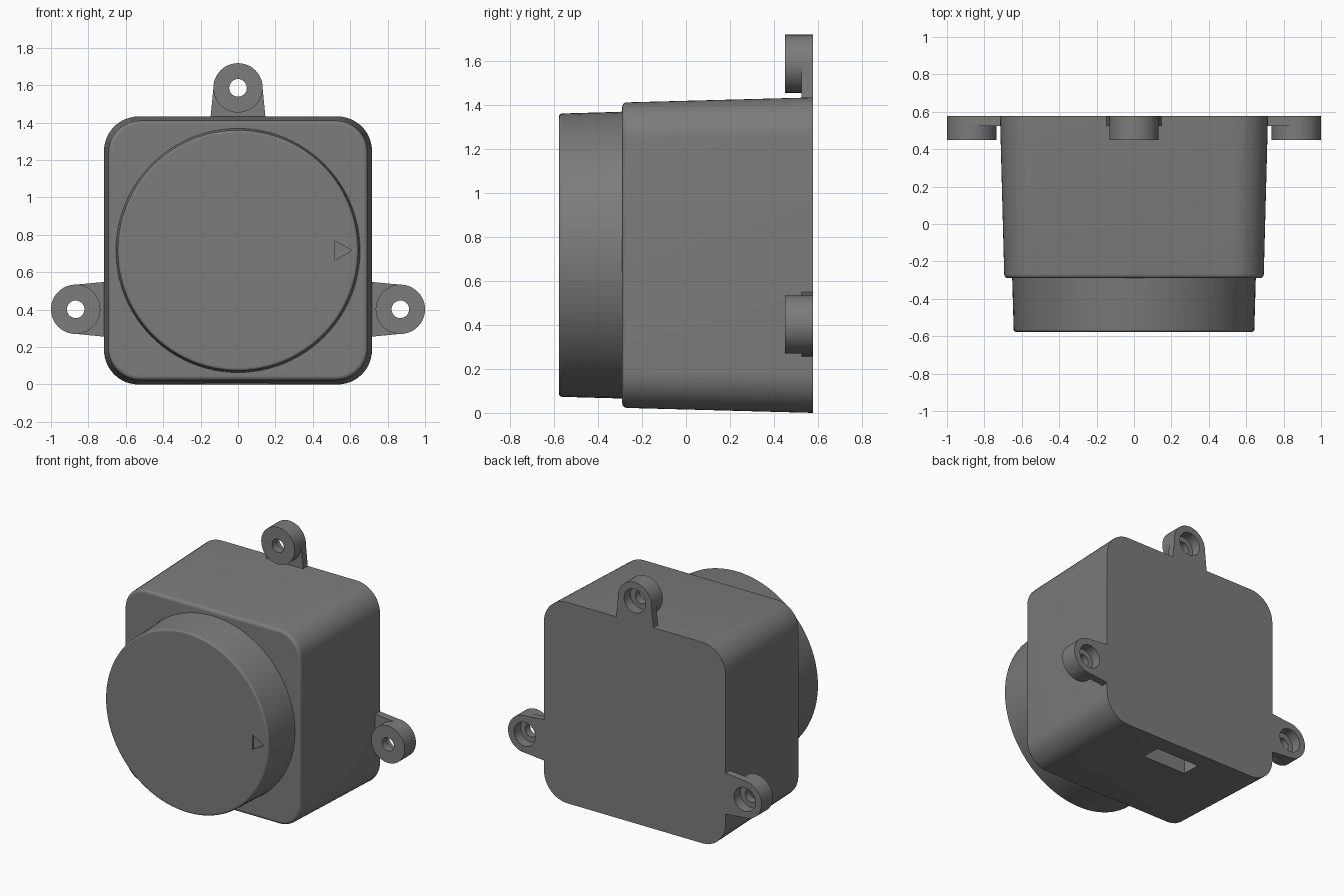
import bpy, bmesh
from math import sin, cos, pi, radians

if "Cube" in bpy.data.objects:
    bpy.data.objects.remove(bpy.data.objects["Cube"])

CZ = 0.7165            # height of the housing axis
BACK = 0.577           # mounting plane

# Dark grey plastic
plastic = bpy.data.materials.new("dark_plastic")
plastic.diffuse_color = (0.2, 0.2, 0.2, 1)
plastic.use_nodes = True
plastic.node_tree.nodes["Principled BSDF"].inputs["Base Color"].default_value = plastic.diffuse_color


def rounded_square(half, r, seg=12):
    """Outline in (x, z); r == half gives a circle."""
    pts = []
    for q, (sx, sz) in enumerate([(1, 1), (-1, 1), (-1, -1), (1, -1)]):
        for i in range(seg + 1):
            a = (q + i / seg) * pi / 2
            pts.append((sx * (half - r) + r * cos(a), sz * (half - r) + r * sin(a)))
    return pts


def loft(name, rings, origin=(0, 0, 0)):
    """Skin a list of (outline, y) rings and cap both ends."""
    bm = bmesh.new()
    loops = [[bm.verts.new((x, y, z)) for x, z in pts] for pts, y in rings]
    n = len(loops[0])
    for a, b in zip(loops, loops[1:]):
        for i in range(n):
            j = (i + 1) % n
            bm.faces.new((a[i], a[j], b[j], b[i]))
    bm.faces.new(loops[0])
    bm.faces.new(loops[-1])
    bmesh.ops.remove_doubles(bm, verts=bm.verts, dist=1e-5)
    bmesh.ops.recalc_face_normals(bm, faces=bm.faces)
    me = bpy.data.meshes.new(name)
    bm.to_mesh(me)
    bm.free()
    me.materials.append(plastic)
    ob = bpy.data.objects.new(name, me)
    bpy.context.collection.objects.link(ob)
    ob.location = origin
    return ob


def prism(name, pts, y0, y1, origin=(0, 0, 0)):
    return loft(name, [(pts, y0), (pts, y1)], origin)


def combine(ob, tool, operation):
    """Apply a boolean and remove the tool object."""
    bpy.context.view_layer.update()
    mod = ob.modifiers.new("bool", 'BOOLEAN')
    mod.operation, mod.object, mod.solver = operation, tool, 'EXACT'
    bpy.context.view_layer.objects.active = ob
    bpy.ops.object.modifier_apply(modifier=mod.name)
    bpy.data.objects.remove(tool)


def smooth(ob):
    bpy.ops.object.select_all(action='DESELECT')
    ob.select_set(True)
    bpy.context.view_layer.objects.active = ob
    bpy.ops.object.shade_smooth_by_angle(angle=radians(30))


def fillet(half, r, y, f, seg, steps=5):
    """Rings rounding the front edge, ending in a narrow flat border."""
    rings = []
    for i in range(steps + 1):
        a = i / steps * pi / 2
        d = f * (1 - cos(a))
        rings.append((rounded_square(half - d, r - d, seg), y + f * (1 - sin(a))))
    d = f + 0.005
    rings.append((rounded_square(half - d, r - d, seg), y))
    return rings


# Tapered housing with rounded corners
housing = loft("housing",
               [(rounded_square(0.7165, 0.185), BACK)] + fillet(0.694, 0.17, -0.29, 0.022, 12),
               (0, 0, CZ))

# Cable slot in the underside
slot = prism("slot_cutter", [(-0.175, -0.1), (0.175, -0.1), (0.175, 0.12), (-0.175, 0.12)],
             0.312, 0.452)
combine(housing, slot, 'DIFFERENCE')
smooth(housing)

# Round front drum, slightly tapered, with a rounded rim
drum = loft("front_drum",
            [(rounded_square(0.654, 0.654, 24), -0.28), (rounded_square(0.651, 0.651, 24), -0.30)]
            + fillet(0.6435, 0.6435, -BACK, 0.014, 24),
            (0, 0, CZ))

# Engraved triangular pointer
pointer = prism("pointer_cutter", [(0.518, -0.052), (0.608, 0.0), (0.518, 0.052)],
                -0.7, -BACK + 0.01, (0, 0, CZ))
combine(drum, pointer, 'DIFFERENCE')
smooth(drum)

# Three screw ears: boss, tapered web, through hole and rear counterbore
for name, x, z, turn in [("top_ear", 0, 1.586, 0),
                         ("right_ear", 0.868, 0.402, 90),
                         ("left_ear", -0.868, 0.402, -90)]:
    ear = prism(name, rounded_square(0.132, 0.132), 0.45, BACK)
    web = prism("web", [(-0.147, -0.16), (0.147, -0.16), (0.1315, 0), (-0.1315, 0)], 0.525, BACK)
    combine(ear, web, 'UNION')
    combine(ear, prism("hole_cutter", rounded_square(0.047, 0.047, 8), 0.3, 0.7), 'DIFFERENCE')
    combine(ear, prism("bore_cutter", rounded_square(0.085, 0.085, 8), 0.505, 0.7), 'DIFFERENCE')
    ear.location = (x, 0, z)
    ear.rotation_euler = (0, radians(turn), 0)
    smooth(ear)
